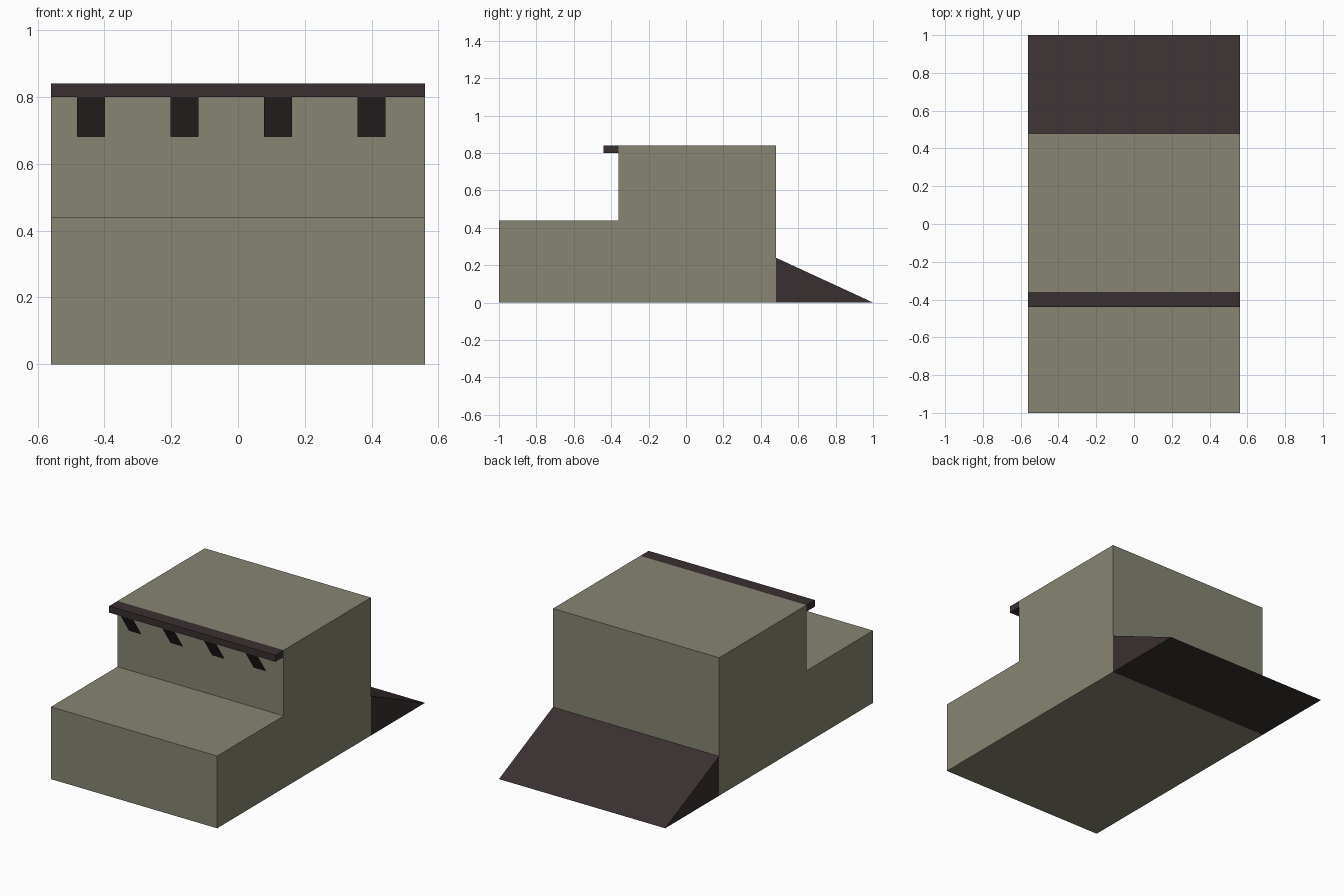
import bpy

if "Cube" in bpy.data.objects:
    bpy.data.objects.remove(bpy.data.objects["Cube"])

HALF_W = 0.56


def material(name, color):
    m = bpy.data.materials.new(name)
    m.diffuse_color = (*color, 1)
    m.use_nodes = True
    m.node_tree.nodes["Principled BSDF"].inputs["Base Color"].default_value = m.diffuse_color
    return m


stone = material("olive_grey", (0.238, 0.233, 0.170))
dark = material("dark_brown", (0.041, 0.029, 0.030))


def add_object(name, verts, faces, mat):
    me = bpy.data.meshes.new(name)
    me.from_pydata(verts, [], faces)
    me.materials.append(mat)
    bpy.context.collection.objects.link(bpy.data.objects.new(name, me))


def extrude_profile(name, profile, mat):
    """Extrude a counter-clockwise (y, z) profile across the full width."""
    n = len(profile)
    verts = [(x, y, z) for x in (-HALF_W, HALF_W) for y, z in profile]
    faces = [list(range(n))[::-1], list(range(n, 2 * n))]
    faces += [(i, (i + 1) % n, n + (i + 1) % n, n + i) for i in range(n)]
    add_object(name, verts, faces, mat)


# Stepped main block
extrude_profile("stepped_body", [(-1, 0), (0.48, 0), (0.48, 0.84),
                                 (-0.36, 0.84), (-0.36, 0.44), (-1, 0.44)], stone)

# Overhanging ledge at the top of the upper step
extrude_profile("ledge", [(-0.44, 0.80), (-0.36, 0.80),
                          (-0.36, 0.84), (-0.44, 0.84)], dark)

# Wedge at the back
extrude_profile("back_ramp", [(0.48, 0), (1, 0), (0.48, 0.24)], dark)

# Slanted flat struts under the ledge, facing forward and down
for i in range(4):
    x0 = -0.482 + 0.28 * i
    x1 = x0 + 0.084
    add_object(f"ledge_strut_{i + 1}",
               [(x0, -0.36, 0.68), (x1, -0.36, 0.68),
                (x1, -0.44, 0.80), (x0, -0.44, 0.80)],
               [(0, 1, 2, 3)], dark)
